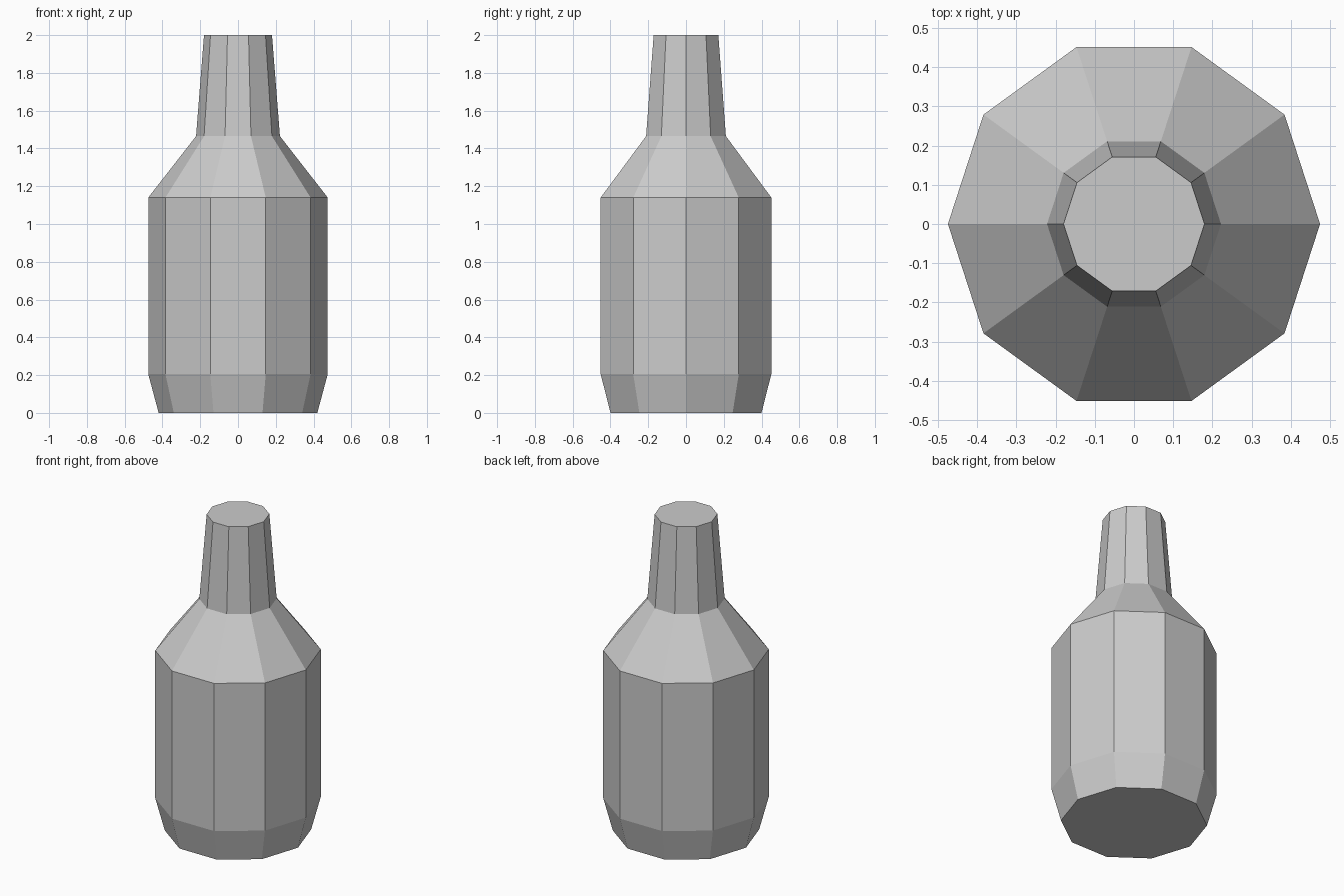
import bpy
import bmesh
from math import cos, sin, tau

cube = bpy.data.objects.get("Cube")
if cube:
    bpy.data.objects.remove(cube, do_unlink=True)

SIDES = 10

# Plain grey material
grey = bpy.data.materials.new("light_grey")
grey.use_nodes = True
colour = (0.6, 0.6, 0.6, 1)
grey.diffuse_color = colour
grey.node_tree.nodes["Principled BSDF"].inputs["Base Color"].default_value = colour

# Bottle profile as (radius, height): base, lower body, shoulder, neck, rim
profile = [(0.42, 0), (0.475, 0.205), (0.475, 1.14), (0.222, 1.465), (0.18, 2)]

# Rings of the ten-sided bottle, joined by flat faces
bm = bmesh.new()
rings = [[bm.verts.new((r * cos(tau * i / SIDES), r * sin(tau * i / SIDES), z))
          for i in range(SIDES)] for r, z in profile]
for low, high in zip(rings, rings[1:]):
    for i in range(SIDES):
        j = (i + 1) % SIDES
        bm.faces.new((low[i], low[j], high[j], high[i]))

# Closed bottom and top
bm.faces.new(rings[0][::-1])
bm.faces.new(rings[-1])

mesh = bpy.data.meshes.new("bottle")
bm.to_mesh(mesh)
bm.free()
mesh.materials.append(grey)
bpy.context.collection.objects.link(bpy.data.objects.new("bottle", mesh))
